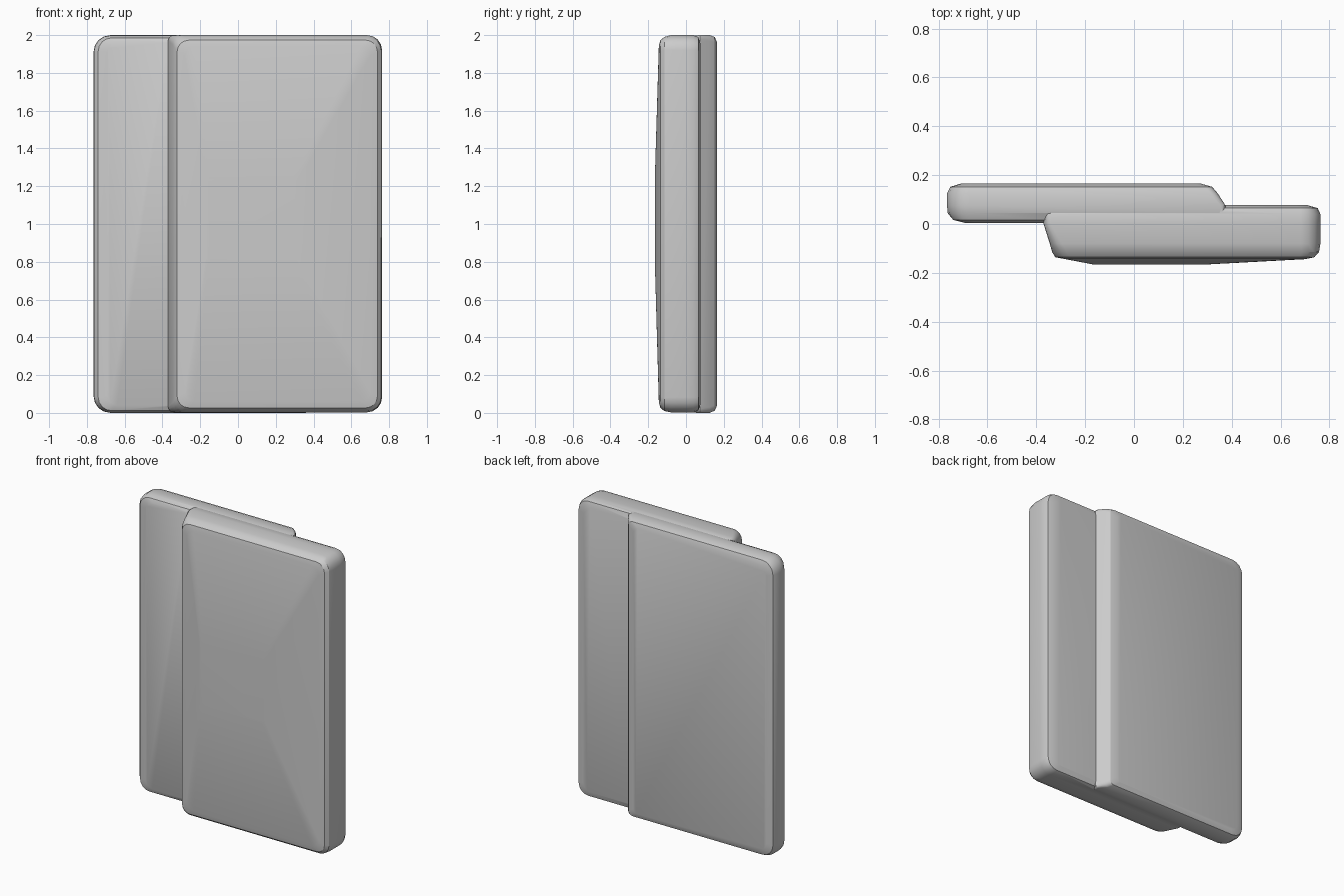
import bpy, bmesh, math

if "Cube" in bpy.data.objects:
    bpy.data.objects.remove(bpy.data.objects["Cube"])


def corner_arc(cx, cz, r, start, steps=4):
    return [(cx + r * math.cos(start + math.pi / 2 * i / steps),
             cz + r * math.sin(start + math.pi / 2 * i / steps)) for i in range(steps + 1)]


def outline(x0, x1, z0, z1, rl, rr):
    # rounded rectangle with separate left and right corner radii
    h = math.pi / 2
    return (corner_arc(x1 - rr, z1 - rr, rr, 0) + corner_arc(x0 + rl, z1 - rl, rl, h)
            + corner_arc(x0 + rl, z0 + rl, rl, 2 * h) + corner_arc(x1 - rr, z0 + rr, rr, 3 * h))


def panel(name, rings):
    # loft rounded outlines through the thickness (y), capped at both ends
    bm = bmesh.new()
    loops = [[bm.verts.new((x, y, z)) for x, z in outline(*box)] for y, *box in rings]
    n = len(loops[0])
    for a, b in zip(loops, loops[1:]):
        for i in range(n):
            bm.faces.new((a[i], a[(i + 1) % n], b[(i + 1) % n], b[i]))
    bm.faces.new(loops[0])
    bm.faces.new(loops[-1])
    bmesh.ops.recalc_face_normals(bm, faces=bm.faces)
    mesh = bpy.data.meshes.new(name)
    bm.to_mesh(mesh)
    bm.free()
    ob = bpy.data.objects.new(name, mesh)
    bpy.context.collection.objects.link(ob)
    return ob


# front panel: bulged face, slanted left edge; y, x0, x1, z0, z1, radii
front = panel("sliding_panels", [
    (-0.165, -0.17, 0.31, 0.80, 1.24, 0.02, 0.02),
    (-0.144, -0.28, 0.70, 0.06, 1.94, 0.05, 0.05),
    (-0.136, -0.322, 0.738, 0.027, 1.973, 0.06, 0.06),
    (-0.115, -0.335, 0.757, 0.01, 1.99, 0.06, 0.07),
    (-0.08, -0.345, 0.763, 0.003, 2.0, 0.05, 0.08),
    (0.0, -0.37, 0.763, 0.003, 2.0, 0.03, 0.08),
    (0.04, -0.37, 0.763, 0.003, 2.0, 0.03, 0.08),
    (0.065, -0.36, 0.752, 0.012, 1.99, 0.03, 0.07),
    (0.077, -0.34, 0.71, 0.045, 1.955, 0.03, 0.05),
])

# rear panel: flat back, slanted right edge
rear = panel("rear_panel", [
    (0.004, -0.69, 0.37, 0.04, 1.96, 0.05, 0.02),
    (0.017, -0.74, 0.37, 0.012, 1.985, 0.07, 0.02),
    (0.045, -0.763, 0.37, 0.001, 1.998, 0.09, 0.02),
    (0.075, -0.765, 0.375, 0.0, 2.0, 0.09, 0.02),
    (0.125, -0.765, 0.343, 0.0, 2.0, 0.09, 0.03),
    (0.152, -0.752, 0.32, 0.012, 1.99, 0.08, 0.03),
    (0.165, -0.71, 0.275, 0.04, 1.96, 0.06, 0.03),
])

# merge both panels into one shell
union = front.modifiers.new("union", 'BOOLEAN')
union.operation = 'UNION'
union.solver = 'EXACT'
union.object = rear
bpy.ops.object.select_all(action='DESELECT')
bpy.context.view_layer.objects.active = front
front.select_set(True)
bpy.ops.object.modifier_apply(modifier=union.name)
bpy.data.objects.remove(rear)
bpy.ops.object.shade_smooth_by_angle(angle=math.radians(30))
